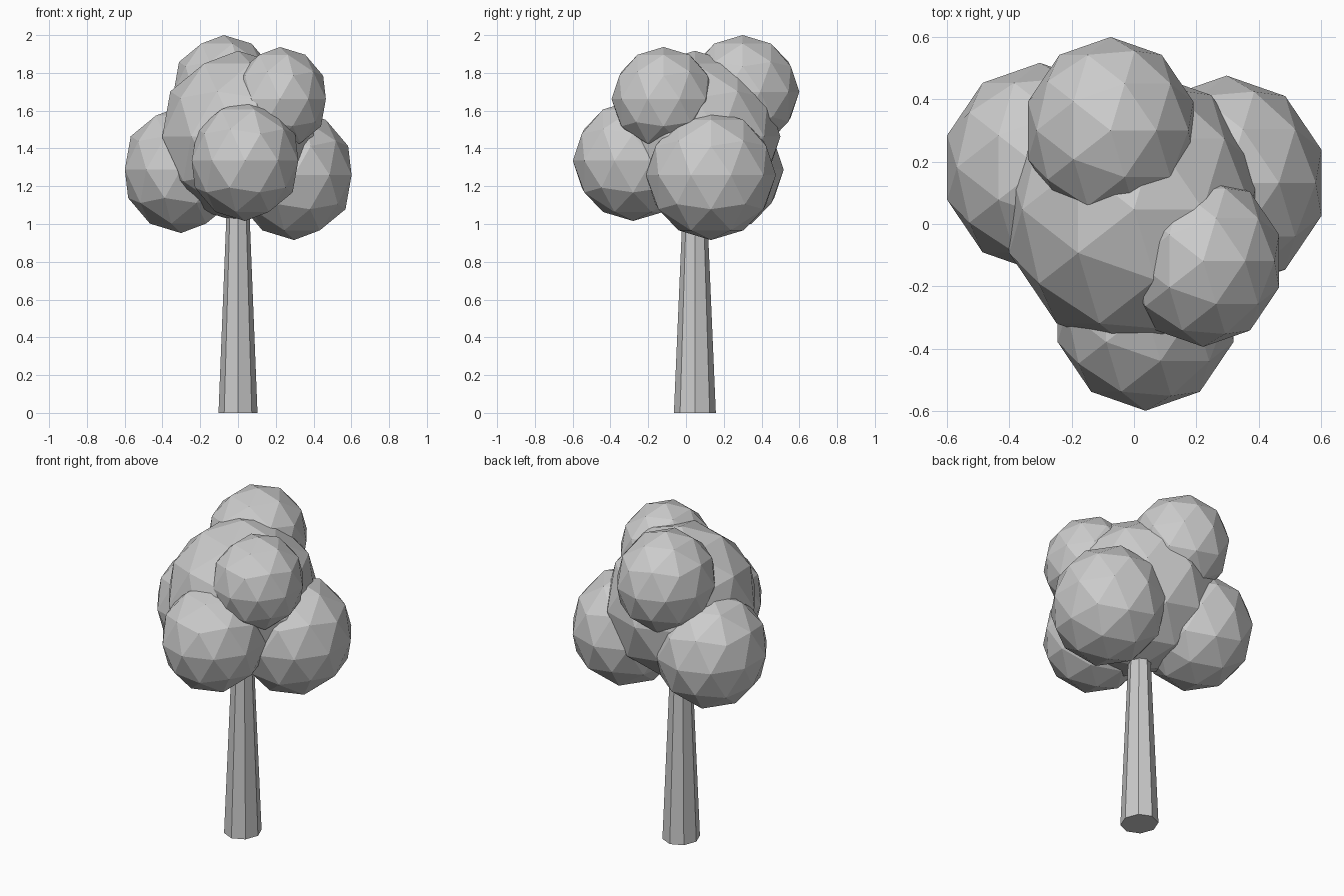
import bpy

if "Cube" in bpy.data.objects:
    bpy.data.objects.remove(bpy.data.objects["Cube"])

SQUASH = 0.93  # the whole tree is slightly narrower in x


def leaf_ball(name, loc, r):
    bpy.ops.mesh.primitive_ico_sphere_add(subdivisions=2, radius=r, location=loc)
    ob = bpy.context.object
    ob.name = name
    ob.scale.x = SQUASH


# Tapered trunk, running up into the crown
H = 1.35
bpy.ops.mesh.primitive_cone_add(vertices=8, radius1=0.111, radius2=0.053,
                                depth=H, location=(0, 0.047, H / 2))
trunk = bpy.context.object
trunk.name = "trunk"
trunk.scale.x = SQUASH

# Crown of overlapping faceted balls
for name, loc, r in [
    ("crown_centre", (0, 0.047, 1.464), 0.453),
    ("crown_front", (0.037, -0.28, 1.335), 0.319),
    ("crown_left", (-0.302, 0.181, 1.288), 0.336),
    ("crown_right", (0.297, 0.132, 1.259), 0.344),
    ("crown_top_back", (-0.075, 0.3, 1.7), 0.3),
    ("crown_top_right", (0.222, -0.119, 1.662), 0.275),
]:
    leaf_ball(name, loc, r)
